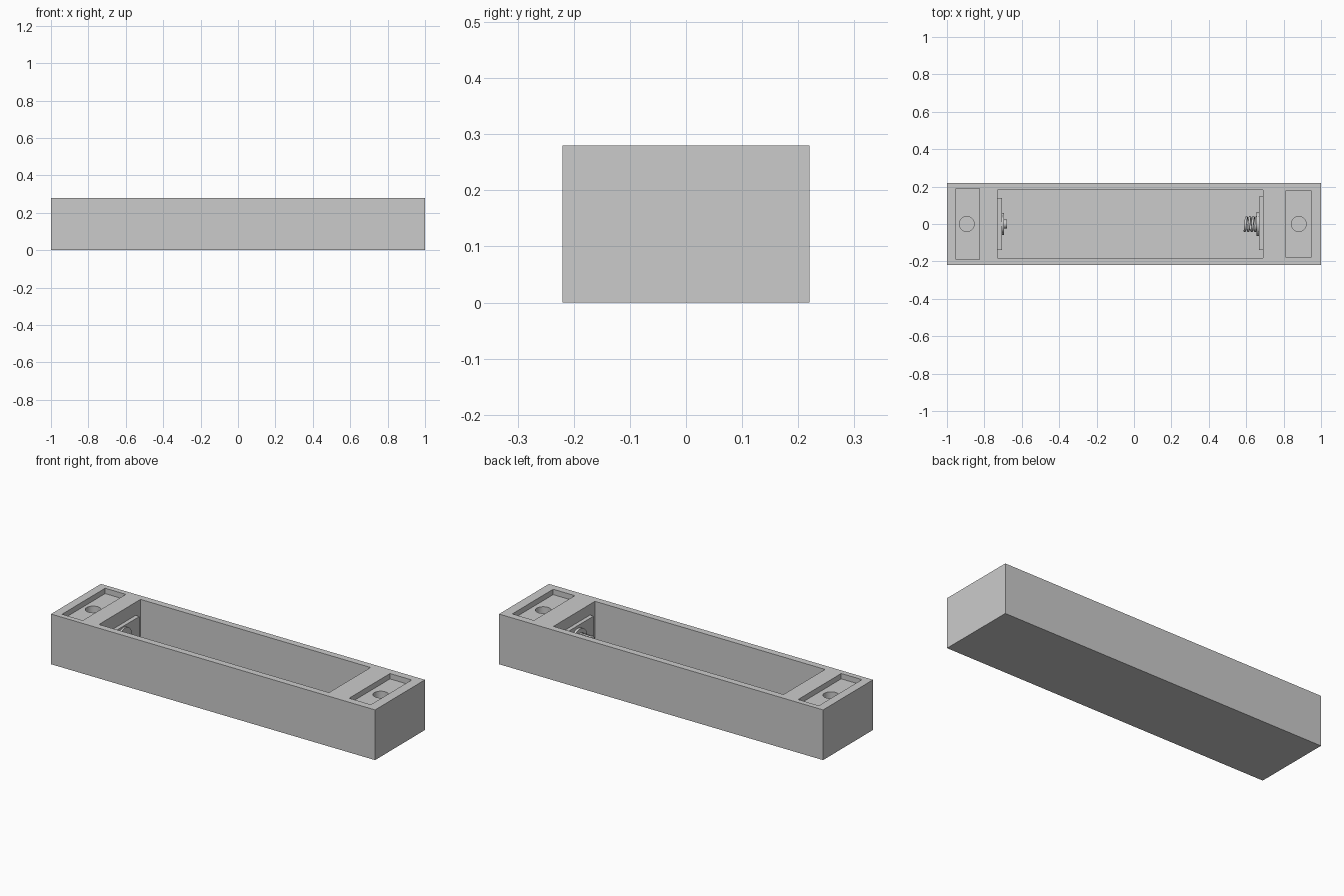
import bpy, math

if "Cube" in bpy.data.objects:
    bpy.data.objects.remove(bpy.data.objects["Cube"])


def box(name, x0, x1, y0, y1, z0, z1):
    bpy.ops.mesh.primitive_cube_add(size=1, location=((x0 + x1) / 2, (y0 + y1) / 2, (z0 + z1) / 2))
    ob = bpy.context.object
    ob.name = name
    ob.scale = (x1 - x0, y1 - y0, z1 - z0)
    bpy.ops.object.transform_apply(location=False, rotation=False)
    return ob


def disc(name, centre, radius, depth, along_x=True):
    bpy.ops.mesh.primitive_cylinder_add(vertices=48, radius=radius, depth=depth, location=centre,
                                        rotation=(0, math.pi / 2 if along_x else 0, 0))
    ob = bpy.context.object
    ob.name = name
    bpy.ops.object.shade_smooth_by_angle()
    return ob


def cut(target, cutter):
    mod = target.modifiers.new("cut", "BOOLEAN")
    mod.operation = "DIFFERENCE"
    mod.solver = "EXACT"
    mod.object = cutter
    bpy.context.view_layer.objects.active = target
    bpy.ops.object.modifier_apply(modifier=mod.name)
    bpy.data.objects.remove(cutter)


# Case with battery bay, two shallow end recesses and blind screw holes
FLOOR = 0.03
case = box("battery_case", -1, 1, -0.22, 0.22, 0, 0.28)
cut(case, box("bay_cutter", -0.73, 0.69, -0.183, 0.183, FLOOR, 0.4))
for x0, x1, half, hole_x in ((-0.953, -0.825, 0.19, -0.894), (0.812, 0.946, 0.18, 0.881)):
    cut(case, box("recess_cutter", x0, x1, -half, half, 0.25, 0.4))
    cut(case, disc("hole_cutter", (hole_x, 0, 0.215), 0.04, 0.37, False))

# Contact with stepped button at the left end
AXIS = 0.14
box("left_contact_plate", -0.73, -0.707, -0.14, 0.14, FLOOR, 0.207)
disc("left_contact_disc", (-0.702, 0, AXIS), 0.06, 0.012)
disc("left_contact_button", (-0.689, 0, AXIS), 0.024, 0.018)

# Contact with spring seat at the right end
box("right_contact_plate", 0.668, 0.69, -0.14, 0.147, FLOOR, 0.22)
disc("right_spring_seat", (0.661, 0, AXIS), 0.065, 0.014)

# Coil spring swept along a helix
TURNS, STEPS = 3.5, 20
curve = bpy.data.curves.new("contact_spring", "CURVE")
curve.dimensions = "3D"
curve.bevel_depth = 0.007
curve.bevel_resolution = 2
curve.use_fill_caps = True
count = int(TURNS * STEPS) + 1
spline = curve.splines.new("POLY")
spline.points.add(count - 1)
for i, p in enumerate(spline.points):
    a = 2 * math.pi * i / STEPS
    p.co = (0.657 - 0.065 * i / (count - 1), 0.036 * math.cos(a), AXIS + 0.036 * math.sin(a), 1)
spring = bpy.data.objects.new("contact_spring", curve)
bpy.context.collection.objects.link(spring)
